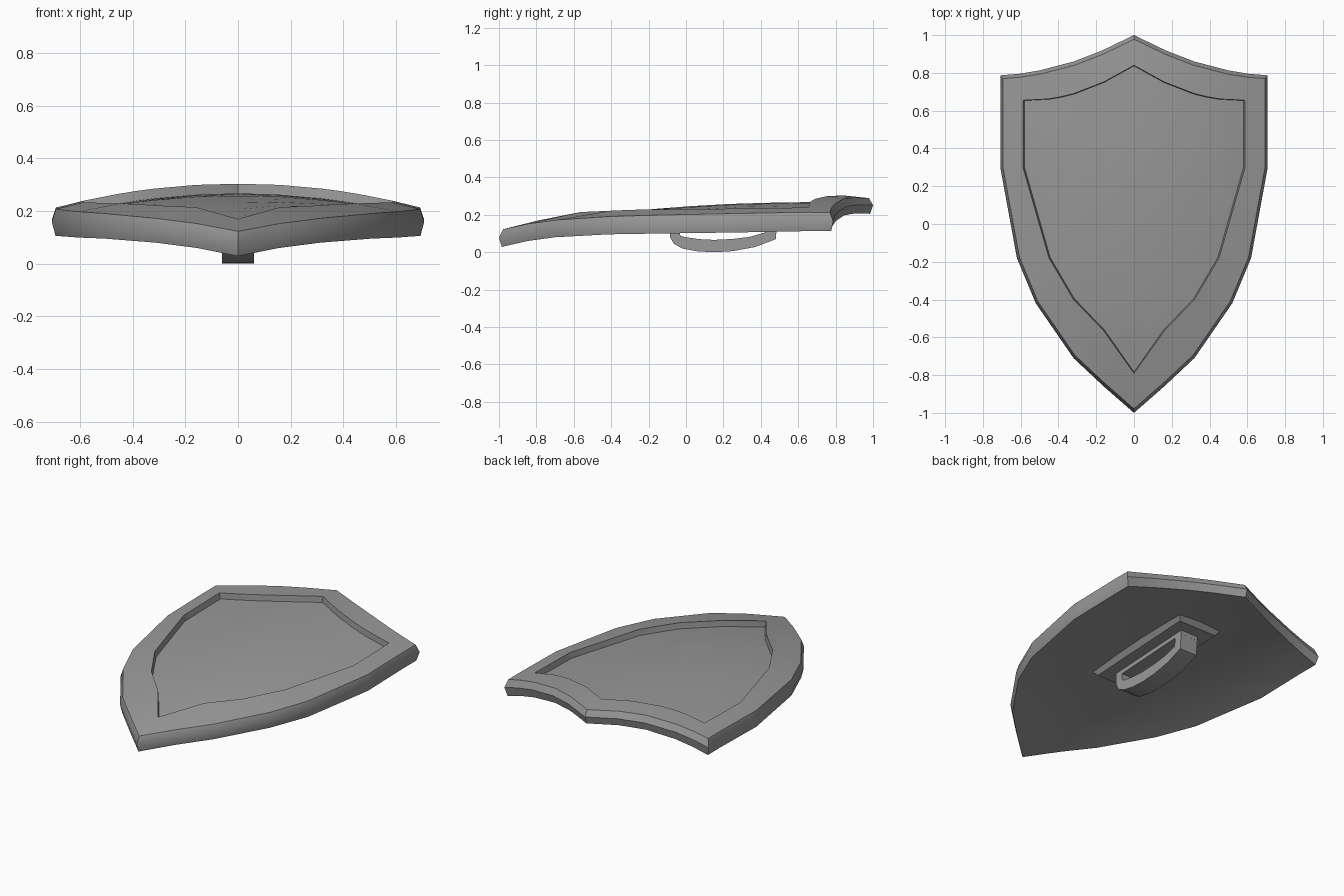
import bpy, bmesh, math

if "Cube" in bpy.data.objects:
    bpy.data.objects.remove(bpy.data.objects["Cube"])

ROWS = 8
steel = bpy.data.materials.new("dark_grey")
steel.diffuse_color = (.32, .32, .32, 1)
steel.use_nodes = True
steel.node_tree.nodes["Principled BSDF"].inputs["Base Color"].default_value = steel.diffuse_color


def interp(table, t):
    for (a, va), (b, vb) in zip(table, table[1:]):
        if t <= b:
            return va + (vb - va) * (t - a) / (b - a)
    return table[-1][1]


def front_z(x, y):
    t = [(-1.01, .115), (-.79, .17), (-.55, .223), (-.2, .266), (0, .282),
         (.3, .299), (.65, .305), (.84, .304), (1.01, .286)]
    return interp(t, y) - .19 * x * x


def back_z(x, y):
    return front_z(x, y) - interp([(-1.01, .093), (-.6, .086), (1.01, .083)], y) - .035 * x * x


def panel_z(x, y):
    return front_z(x, y) - .037


def middle_z(x, y):
    return .57 * front_z(x, y) + .43 * back_z(x, y)


# Half outlines: (x of top point, top y, x of bottom point, bottom y)
OUTER = [(0, 1, 0, -1), (.17, .918, .16, -.86), (.32, .86, .32, -.71),
         (.5, .813, .52, -.42), (.61, .795, .62, -.18), (.708, .787, .708, .3)]
INNER = [(0, .84, 0, -.79), (.16, .752, .16, -.565), (.32, .69, .32, -.4),
         (.385, .674, .385, -.29), (.455, .662, .45, -.18), (.588, .655, .588, .3)]


def grid(bm, half, zf, sx=1.0, sy=1.0, dy=0.0):
    cols = [(-a, b, -c, d) for a, b, c, d in half[:0:-1]] + half
    out = []
    for tx, ty, bx, by in cols:
        col = []
        for r in range(ROWS + 1):
            t = r / ROWS
            x, y = (bx + (tx - bx) * t) * sx, (by + (ty - by) * t) * sy + dy
            col.append(bm.verts.new((x, y, zf(x, y))))
        out.append(col)
    return out


def fill(bm, g):
    for a, b in zip(g, g[1:]):
        for r in range(ROWS):
            bm.faces.new((a[r], b[r], b[r + 1], a[r + 1]))


def border(g):
    return (g[0][:-1] + [c[-1] for c in g[:-1]] + g[-1][:0:-1]
            + [c[0] for c in g[:0:-1]])


def bridge(bm, a, b):
    for i in range(len(a)):
        j = (i + 1) % len(a)
        bm.faces.new((a[i], a[j], b[j], b[i]))


def finish(bm, name, smooth=True):
    bmesh.ops.delete(bm, geom=[v for v in bm.verts if not v.link_faces], context='VERTS')
    bmesh.ops.recalc_face_normals(bm, faces=bm.faces)
    me = bpy.data.meshes.new(name)
    bm.to_mesh(me)
    bm.free()
    me.materials.append(steel)
    ob = bpy.data.objects.new(name, me)
    bpy.context.collection.objects.link(ob)
    if smooth:
        bpy.ops.object.select_all(action='DESELECT')
        ob.select_set(True)
        bpy.context.view_layer.objects.active = ob
        bpy.ops.object.shade_smooth_by_angle(angle=math.radians(35))
    return ob


# Shield body: sunken front panel, rim, bevelled edge and back
bm = bmesh.new()
panel = grid(bm, INNER, panel_z, .986, .994, .002)
rim_in = grid(bm, INNER, front_z)
rim_out = grid(bm, OUTER, front_z, .978, .978)
edge = grid(bm, OUTER, middle_z)
back = grid(bm, OUTER, back_z, .98, .985)
fill(bm, panel)
fill(bm, back)
loops = [border(g) for g in (panel, rim_in, rim_out, edge, back)]
for a, b in zip(loops, loops[1:]):
    bridge(bm, a, b)
finish(bm, "shield_body")


# Tapered block: two rectangles given as half width, y range, z at each end
def block(name, base, face):
    bm = bmesh.new()
    rings = [[bm.verts.new(p) for p in ((-w, y0, z0), (w, y0, z0), (w, y1, z1), (-w, y1, z1))]
             for w, y0, y1, z0, z1 in (base, face)]
    for r in rings:
        bm.faces.new(r)
    bridge(bm, *rings)
    finish(bm, name, False)


# Mounting plate on the back, and the straight bar of the grip against it
block("grip_plate", (.16, -.195, .597, .19, .229), (.13, -.165, .56, .153, .19))
block("grip_bar", (.06, -.09, .49, .165, .195), (.06, -.088, .488, .13, .162))

# Curved grip handle
outer = [(-.09, .16), (-.085, .08), (-.065, .045), (-.02, .02), (.06, .005), (.15, 0),
         (.25, .006), (.37, .028), (.48, .07), (.49, .19)]
inner = [(-.035, .16), (-.035, .11), (-.03, .088), (0, .08), (.07, .07), (.15, .066),
         (.25, .071), (.34, .082), (.43, .108), (.437, .19)]
bm = bmesh.new()
sections = [[bm.verts.new(p) for p in ((-.06, *o), (.06, *o), (.06, *i), (-.06, *i))]
            for o, i in zip(outer, inner)]
for a, b in zip(sections, sections[1:]):
    bridge(bm, a, b)
bm.faces.new(sections[0])
bm.faces.new(sections[-1])
finish(bm, "grip_handle")
